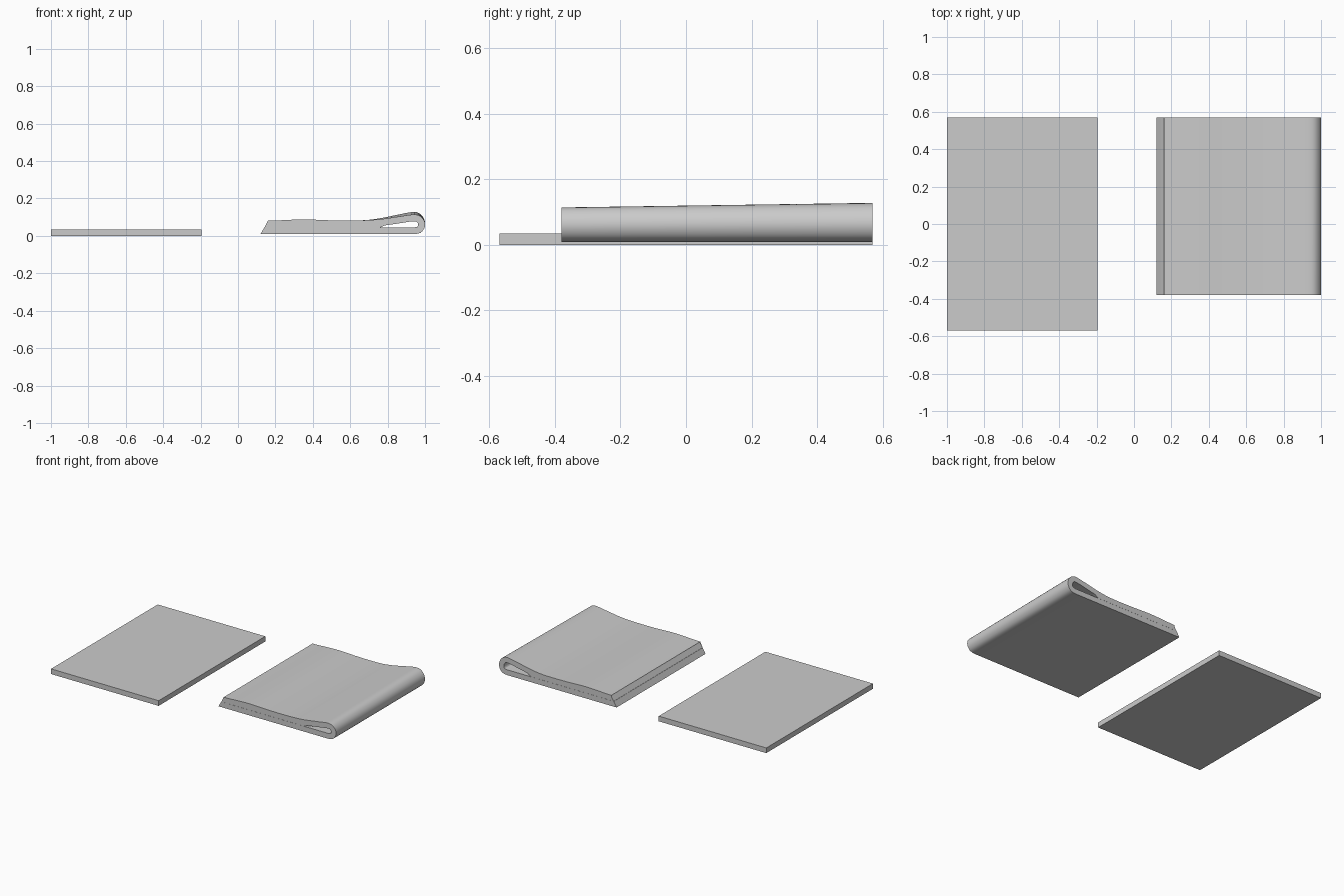
import bpy, bmesh
from mathutils import Vector

if "Cube" in bpy.data.objects:
    bpy.data.objects.remove(bpy.data.objects["Cube"])

T = 0.036      # sheet thickness


def finish(name, bm):
    bmesh.ops.recalc_face_normals(bm, faces=bm.faces)
    me = bpy.data.meshes.new(name)
    bm.to_mesh(me)
    bm.free()
    ob = bpy.data.objects.new(name, me)
    bpy.context.collection.objects.link(ob)
    return ob


def spline(pts, steps):
    """Catmull-Rom curve through the points."""
    p = [pts[0]] + pts + [pts[-1]]
    out = []
    for i in range(1, len(p) - 2):
        a, b, c, d = (Vector(q) for q in p[i - 1:i + 3])
        for s in range(steps):
            t = s / steps
            out.append(0.5 * (2 * b + (c - a) * t + (2 * a - 5 * b + 4 * c - d) * t * t
                              + (3 * b - a - 3 * c + d) * t ** 3))
    return out + [Vector(pts[-1])]


def section(lift):
    """Outer and inner outline of the folded sheet; lift opens the fold."""
    fold = [(0.94, 0.027), (0.969, 0.034), (0.982, 0.058 + lift * .2),
            (0.973, 0.083 + lift * .7), (0.942, 0.096 + lift), (0.86, 0.085 + lift * .8),
            (0.76, 0.071 + lift * .35), (0.66, 0.065), (0.5, 0.065),
            (0.35, 0.070), (0.2, 0.064), (0.155, 0.063)]
    mid = [Vector((0.13, 0.027)), Vector((0.76, 0.027))] + spline(fold, 5)
    outer, inner = [], []
    for i, p in enumerate(mid):
        d = (mid[min(i + 1, len(mid) - 1)] - mid[max(i - 1, 0)]).normalized()
        n = Vector((d.y, -d.x)) * T / 2
        outer.append(p + n)
        q = p - n
        # layers touch left of the open loop
        if i > 2 and p.x < 0.765:
            q.y = 0.0455
        inner.append(q)
    # slanted cut ends
    outer[0], inner[0] = Vector((0.12, 0.009)), Vector((0.141, 0.045))
    outer[-1], inner[-1] = Vector((0.165, 0.080)), Vector((0.142, 0.0455))
    return outer, inner


# flat sheet
bm = bmesh.new()
bmesh.ops.create_cube(bm, size=1)
for v in bm.verts:
    v.co = (-0.5975 + v.co.x * 0.805, v.co.y * 1.14, 0.0175 + v.co.z * 0.035)
finish("flat_sheet", bm)

# folded sheet, loop slightly more open at the back
bm = bmesh.new()
rows = []
for y, lift in ((-0.38, 0.0), (0.57, 0.014)):
    for line in section(lift):
        rows.append([bm.verts.new((p.x, y, p.y)) for p in line])
fo, fi, bo, bi = rows
for a, b in ((fo, bo), (bo, bi), (bi, fi), (fi, fo)):
    for i in range(len(a) - 1):
        bm.faces.new((a[i], a[i + 1], b[i + 1], b[i]))
for i in (0, -1):
    bm.faces.new((fo[i], bo[i], bi[i], fi[i]))
ob = finish("folded_sheet", bm)
bpy.context.view_layer.objects.active = ob
ob.select_set(True)
bpy.ops.object.shade_smooth_by_angle(angle=0.5)
